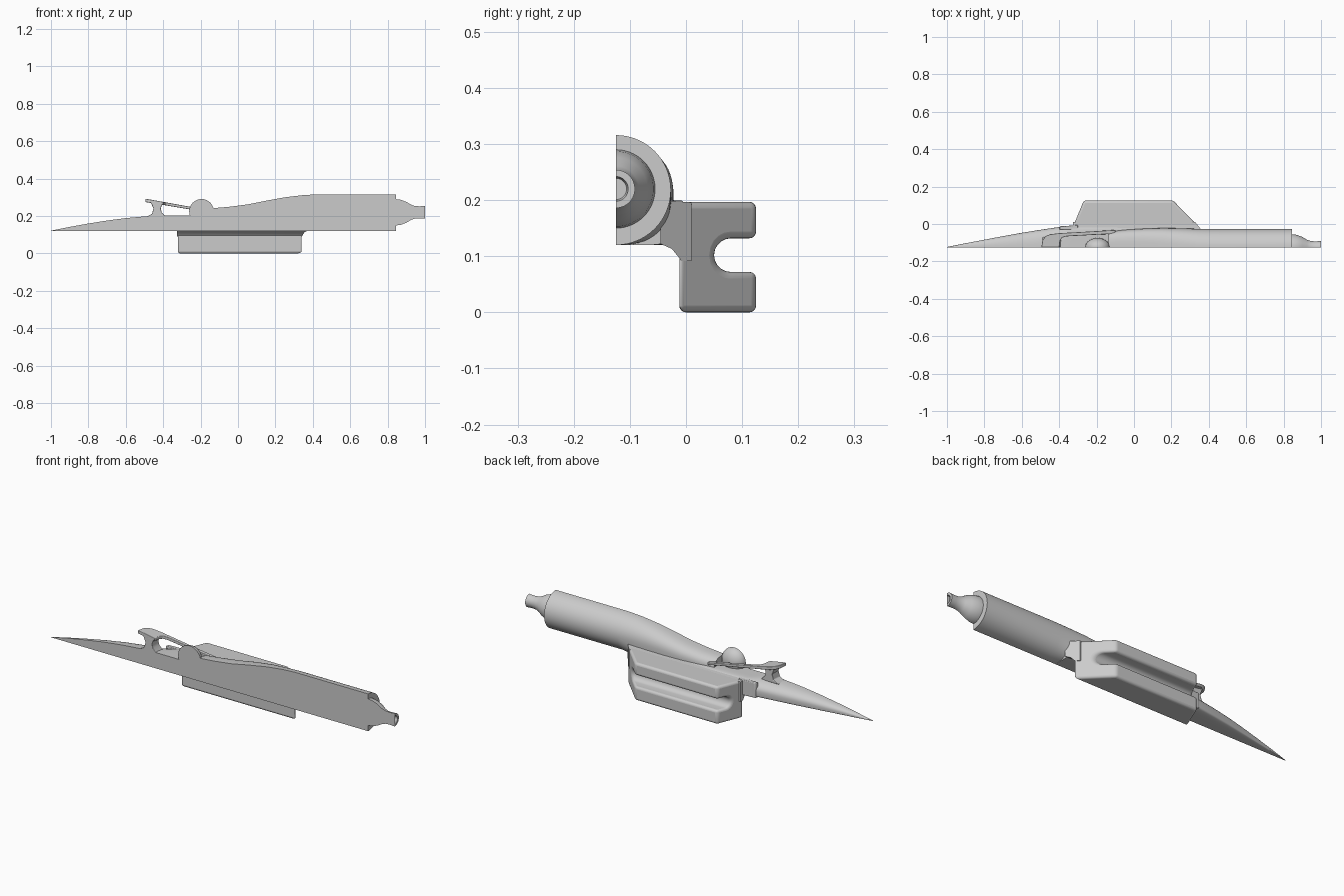
import bpy, bmesh, math

cube = bpy.data.objects.get("Cube")
if cube:
    bpy.data.objects.remove(cube)

grey = bpy.data.materials.new("light_grey")
grey.use_nodes = True
COLOUR = (0.6, 0.6, 0.6, 1)
grey.diffuse_color = COLOUR
grey.node_tree.nodes["Principled BSDF"].inputs["Base Color"].default_value = COLOUR

CUT = -0.125   # flat centre plane of the half body
BASE = 0.12    # underside of the hull


def finish(name, bm, bevel=0, angle=35):
    bmesh.ops.remove_doubles(bm, verts=bm.verts, dist=0.00005)
    bmesh.ops.recalc_face_normals(bm, faces=bm.faces)
    mesh = bpy.data.meshes.new(name)
    bm.to_mesh(mesh)
    bm.free()
    mesh.materials.append(grey)
    ob = bpy.data.objects.new(name, mesh)
    bpy.context.collection.objects.link(ob)
    if bevel:
        mod = ob.modifiers.new("rounded_edges", 'BEVEL')
        mod.width, mod.segments, mod.limit_method = bevel, 4, 'ANGLE'
        mod.angle_limit = math.radians(40)
    bpy.ops.object.select_all(action='DESELECT')
    ob.select_set(True)
    bpy.context.view_layer.objects.active = ob
    bpy.ops.object.shade_smooth_by_angle(angle=math.radians(angle))
    return ob


def half_section(w, zb, zt, low, high, mid, count=28):
    """Half superellipse, from the bottom round the outside to the top."""
    zc = zb + (zt - zb) * mid
    pts = []
    for i in range(count + 1):
        t = math.pi * (i / count - 0.5)
        n = low if t < 0 else high
        c, s = max(0, math.cos(t)), math.sin(t)
        y = w * c ** (2 / n) if 0 < i < count else 0
        reach = zt - zc if s > 0 else zb - zc
        pts.append((CUT + y, zc + reach * abs(s) ** (2 / n)))
    return pts


def loft(name, stations, angle=35):
    """Skin half sections along x: x, width, bottom, top, low, high, mid."""
    bm = bmesh.new()
    rings = [[bm.verts.new((x, y, z)) for y, z in half_section(*p)] for x, *p in stations]
    for a, b in zip(rings, rings[1:]):
        for i in range(len(a)):
            j = (i + 1) % len(a)
            bm.faces.new((a[i], a[j], b[j], b[i]))
    bm.faces.new(rings[0])
    bm.faces.new(rings[-1])
    return finish(name, bm, angle=angle)


def prism(name, points, end_a, end_b, bevel=0):
    """Join two copies of a profile placed by two functions."""
    bm = bmesh.new()
    a = [bm.verts.new(end_a(*p)) for p in points]
    b = [bm.verts.new(end_b(*p)) for p in points]
    bm.faces.new(a)
    bm.faces.new(b)
    for i in range(len(a)):
        j = (i + 1) % len(a)
        bm.faces.new((a[i], a[j], b[j], b[i]))
    return finish(name, bm, bevel)


# Pointed nose and low deck
nose = [(-1, .002, .122), (-.9, .022, .142), (-.8, .041, .16), (-.7, .06, .176),
        (-.6, .078, .189), (-.5, .094, .198), (-.4, .109, .203)]
deck = [(-.33, .114, .203), (-.1, .114, .203), (.15, .113, .2), (.3, .1, .19), (.36, .088, .18)]
loft("nose_and_deck",
     [(x, w, BASE, z, 6, 2.4, .35) for x, w, z in nose] +
     [(x, w, BASE, z, 8, 7, .5) for x, w, z in deck])

# Upper fuselage, blending from a boxy front into a round rear
body = [(-.135, .085, .242, 8, 3), (-.05, .094, .249, 8, 3), (.05, .1, .262, 8, 3),
        (.15, .103, .282, 7, 2.8), (.25, .102, .3, 5, 2.4), (.34, .099, .311, 2.8, 2.1),
        (.42, .098, .316, 2, 2), (.845, .098, .316, 2, 2)]
loft("fuselage", [(x, w, BASE, z, lo, hi, .5) for x, w, z, lo, hi in body])

# Exhaust nozzle with a hollow tip
tube = [(.8, .07), (.845, .07), (.87, .067), (.9, .056), (.925, .041), (.945, .034),
        (.97, .032), (1, .034), (1, .022), (.985, .019)]
loft("exhaust_nozzle", [(x, r, .22 - r, .22 + r, 2, 2, .5) for x, r in tube])

# Half dome seat behind the screen
dome = []
for k in range(17):
    a = math.pi * k / 16
    r = max(.001, math.sin(a))
    dome.append((-.195 - .066 * math.cos(a), .05 * r, .225 - .066 * r, .225 + .066 * r, 2, 2, .5))
loft("seat_dome", dome)

# Sloping windscreen frame, a flat band bent round the cockpit
outer = [(-.495, CUT), (-.49, -.09), (-.475, -.066), (-.45, -.055), (-.4, -.049),
         (-.25, -.041), (-.1, -.032)]
inner = [(-.1, -.052), (-.25, -.06), (-.36, -.066), (-.385, -.073), (-.395, -.09), (-.4, CUT)]


def frame_top(x, y):
    return (x, y, .292 - .18 * (x + .49))


def frame_bottom(x, y):
    return (x, y, .274 - .165 * (x + .49))


prism("windscreen_frame", outer + inner, frame_top, frame_bottom, .003)

# Post under the windscreen frame
post = [(-.49, .195), (-.46, .212), (-.452, .24), (-.468, .277), (-.405, .265),
        (-.413, .24), (-.408, .22), (-.385, .195)]
prism("windscreen_post", post, lambda x, z: (x, CUT, z), lambda x, z: (x, -.07, z), .003)

# Side pod, a C-shaped section with slanted ends
pod = [(-.012, 0), (.125, 0), (.125, .072), (.08, .072)]
pod += [(.08 - .03 * math.sin(a), .102 - .03 * math.cos(a))
        for a in (math.pi * k / 10 for k in range(1, 10))]
pod += [(.08, .132), (.125, .132), (.125, .197), (-.012, .197)]
prism("side_pod", pod,
      lambda y, z: (-.325 + .41 * (y + .012), y, z),
      lambda y, z: (.345 - .99 * (y + .012), y, z), .012)

# Fairing joining the pod to the hull
fairing = [(-.045, .122), (-.025, .113), (-.008, .092), (.01, .092), (.01, .196), (-.045, .2)]
prism("pod_fairing", fairing,
      lambda y, z: (-.325, y, z),
      lambda y, z: (.345 - .8 * (y + .012), y, z))

# Short shoulder step ahead of the pod
step = [(-.4, -.03), (-.395, -.012), (-.34, -.009), (-.3, -.005), (-.3, -.03)]
prism("shoulder_step", step, lambda x, y: (x, y, BASE), lambda x, y: (x, y, .2), .004)
